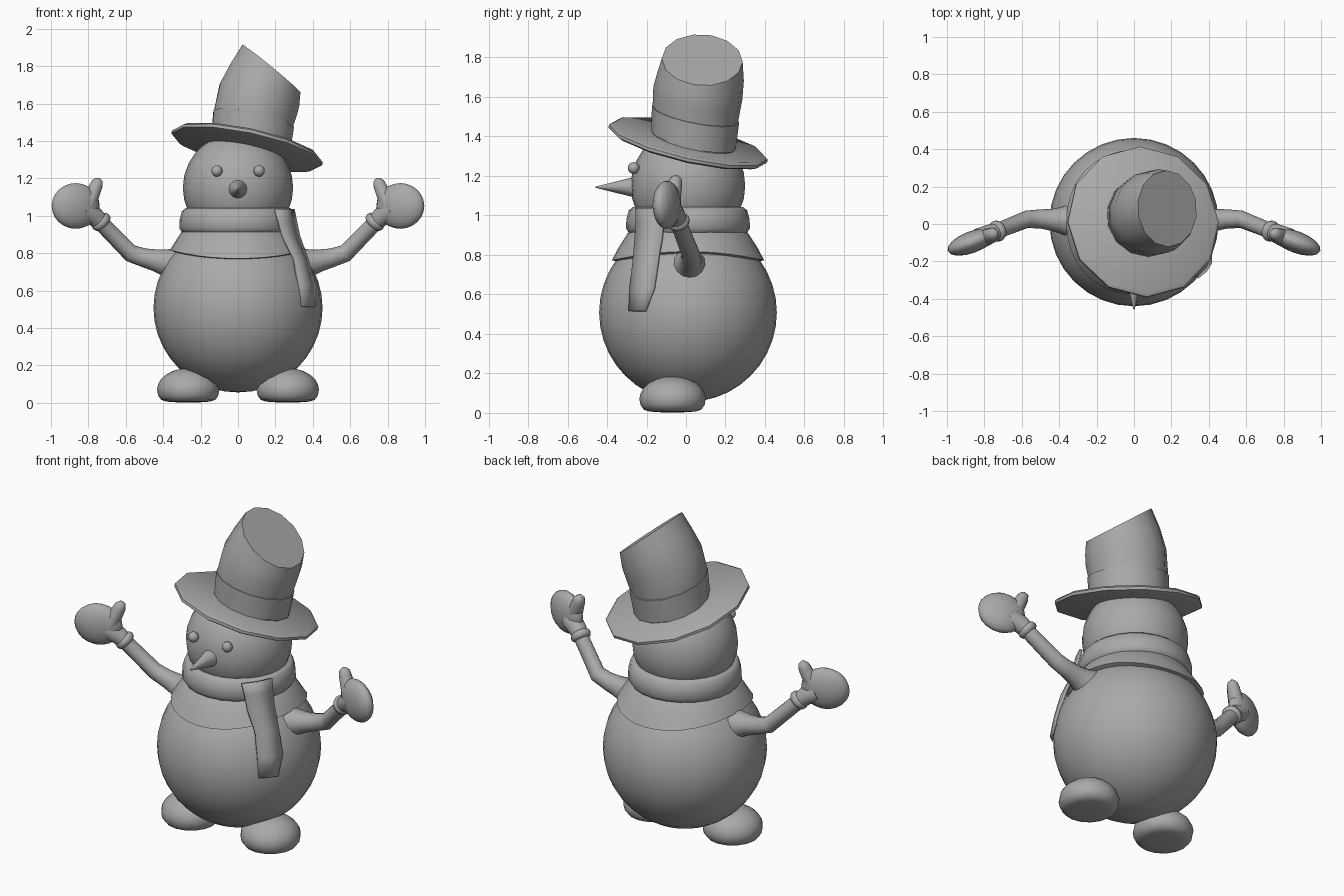
import bpy, bmesh, math
from mathutils import Vector, Matrix

if "Cube" in bpy.data.objects:
    bpy.data.objects.remove(bpy.data.objects["Cube"])

grey = bpy.data.materials.new("dark_grey")
grey.diffuse_color = (0.4, 0.4, 0.4, 1)
grey.use_nodes = True
grey.node_tree.nodes["Principled BSDF"].inputs["Base Color"].default_value = grey.diffuse_color


def finish(name, bm, angle=40, mirror=False):
    bmesh.ops.recalc_face_normals(bm, faces=bm.faces)
    me = bpy.data.meshes.new(name)
    bm.to_mesh(me)
    bm.free()
    me.materials.append(grey)
    for p in me.polygons:
        p.use_smooth = True
    me.set_sharp_from_angle(angle=math.radians(angle))
    ob = bpy.data.objects.new(name, me)
    bpy.context.collection.objects.link(ob)
    if mirror:
        ob.modifiers.new("Mirror", 'MIRROR').use_mirror_merge = False
    return ob


def ball(name, c, radii, turn=0, seg=20, rings=12, mirror=False, floor=None):
    bm = bmesh.new()
    bmesh.ops.create_uvsphere(bm, u_segments=seg, v_segments=rings, radius=1)
    bm.transform(Matrix.Translation(c) @ Matrix.Rotation(turn, 4, 'Z') @ Matrix.Diagonal((*radii, 1)))
    if floor is not None:
        for v in bm.verts:
            # round off the sole instead of cutting it hard
            if v.co.z < floor + 0.03:
                v.co.z = floor + 0.03 * math.exp((v.co.z - floor - 0.03) / 0.03)
    return finish(name, bm, 60, mirror)


def loft(name, rings, n=24, caps=True, angle=40, mirror=False, tweak=None):
    """Skin circles given as (centre, normal, radius)."""
    bm = bmesh.new()
    loops = []
    for c, nrm, r in rings:
        nrm = Vector(nrm).normalized()
        a = (Vector((0, 1, 0)) - nrm * nrm.y).normalized()
        b = nrm.cross(a)
        loops.append([bm.verts.new(Vector(c) + r * (a * math.cos(t) + b * math.sin(t)))
                      for t in (2 * math.pi * i / n for i in range(n))])
    for p, q in zip(loops, loops[1:]):
        for i in range(n):
            bm.faces.new((p[i], p[(i + 1) % n], q[(i + 1) % n], q[i]))
    if caps:
        bm.faces.new(loops[0])
        bm.faces.new(loops[-1])
    if tweak:
        tweak(bm)
    return finish(name, bm, angle, mirror)


def lathe(name, profile, **kw):
    return loft(name, [((0, 0.01, z), (0, 0, 1), r) for r, z in profile], **kw)


# Body and head
ball("body", (0, 0.01, 0.508), (0.452, 0.45, 0.452), seg=32, rings=20)
ball("head", (0, 0.01, 1.15), (0.295, 0.29, 0.295), seg=24, rings=14)

# Face
ball("eye", (0.113, -0.265, 1.24), (0.03, 0.03, 0.03), seg=12, rings=8, mirror=True)
bm = bmesh.new()
bmesh.ops.create_cone(bm, cap_ends=True, segments=12, radius1=0.055, radius2=0.003, depth=0.21,
                      matrix=Matrix.Translation((0, -0.353, 1.143)) @ Matrix.Rotation(math.pi / 2, 4, 'X'))
finish("nose", bm, 70)

# Scarf: rolled collar, shoulder drape and hanging tail
lathe("scarf_roll", [(0.26, 0.90), (0.295, 0.905), (0.314, 0.935), (0.312, 0.98),
                     (0.30, 1.025), (0.28, 1.042), (0.25, 1.035)], caps=False, angle=80)


def lift_sides(bm):
    for v in bm.verts:
        if v.co.z < 0.80:
            f = (v.co.x / 0.385) ** 2
            v.co.z += 0.045 * f
            v.co.x *= 1 - 0.06 * f


lathe("scarf_drape", [(0.28, 0.93), (0.305, 0.91), (0.35, 0.84), (0.386, 0.772), (0.36, 0.768)],
      n=32, caps=False, tweak=lift_sides)

tail = [((0.20, -0.25), (0.295, -0.10), 1.035), ((0.218, -0.25), (0.308, -0.11), 0.97),
        ((0.24, -0.255), (0.325, -0.12), 0.89), ((0.30, -0.265), (0.368, -0.14), 0.77),
        ((0.325, -0.28), (0.408, -0.16), 0.63), ((0.337, -0.285), (0.41, -0.205), 0.515)]
bm = bmesh.new()
rows = []
for l, r, z in tail:
    mid = (Vector((*l, z)) + Vector((*r, z))) / 2
    mid += Vector((mid.x, mid.y, 0)).normalized() * 0.01
    rows.append([bm.verts.new(p) for p in ((*l, z), mid, (*r, z))])
for p, q in zip(rows, rows[1:]):
    for i in range(2):
        bm.faces.new((p[i], p[i + 1], q[i + 1], q[i]))
sol = finish("scarf_tail", bm).modifiers.new("Solidify", 'SOLIDIFY')
sol.thickness = 0.018
sol.offset = 0

# Arms, cuffs and mittens
loft("arm", [((0.33, 0.015, 0.735), (1, 0, 0.2), 0.10), ((0.385, 0.018, 0.75), (1, 0, 0.2), 0.073),
             ((0.44, 0.022, 0.762), (1, 0, 0.2), 0.059), ((0.50, 0.027, 0.775), (1, 0, 0.15), 0.051),
             ((0.575, 0.025, 0.80), (1, -0.15, 0.55), 0.047),
             ((0.725, -0.035, 0.955), (0.7, -0.3, 0.75), 0.043),
             ((0.765, -0.052, 0.995), (0.7, -0.3, 0.6), 0.052),
             ((0.83, -0.08, 1.03), (0.8, -0.3, 0.4), 0.058)],
     n=12, angle=70, mirror=True)
w, d = Vector((0.732, -0.038, 0.968)), Vector((0.7, -0.3, 0.75)).normalized()
loft("mitten_cuff", [(w + d * t, d, r) for t, r in
                     ((-0.024, 0.04), (-0.016, 0.053), (0, 0.058), (0.016, 0.053), (0.024, 0.04))],
     n=14, angle=80, mirror=True)
ball("mitten", (0.868, -0.097, 1.053), (0.137, 0.058, 0.122), -0.36, seg=16, rings=12, mirror=True)
loft("thumb", [((0.81, -0.078, 1.06), (-0.3, 0.1, 0.9), 0.05), ((0.782, -0.066, 1.11), (-0.3, 0.1, 0.9), 0.042),
               ((0.757, -0.055, 1.165), (-0.2, 0.1, 0.9), 0.036), ((0.752, -0.053, 1.187), (-0.1, 0, 1), 0.03),
               ((0.75, -0.052, 1.203), (0, 0, 1), 0.012)], n=10, angle=80, mirror=True)

# Feet
ball("foot", (0.266, -0.068, 0.07), (0.167, 0.168, 0.116), seg=16, rings=12, mirror=True, floor=0.0)

# Tilted top hat: brim, leaning crown and band
tilt = Vector((0.21, 0.23, 1)).normalized()
brim = Vector((0.048, 0.01, 1.362))
loft("hat_brim", [(brim - tilt * 0.018, tilt, 0.385), (brim - tilt * 0.006, tilt, 0.412),
                  (brim + tilt * 0.01, tilt, 0.412), (brim + tilt * 0.022, tilt, 0.395)], n=12)
loft("hat_crown", [((0.065, 0.035, 1.37), tilt, 0.213), ((0.083, 0.048, 1.52), (0.25, 0.2, 1), 0.221),
                   ((0.108, 0.06, 1.62), (0.43, 0.17, 1), 0.228),
                   ((0.143, 0.073, 1.70), (0.63, 0.12, 1), 0.221),
                   ((0.178, 0.082, 1.787), (0.82, 0.06, 1), 0.205)], n=14)
loft("hat_band", [((0.068, 0.038, 1.38), tilt, 0.219), ((0.083, 0.048, 1.512), (0.22, 0.2, 1), 0.225),
                  ((0.083, 0.048, 1.516), (0.22, 0.2, 1), 0.205)], n=14, caps=False)
